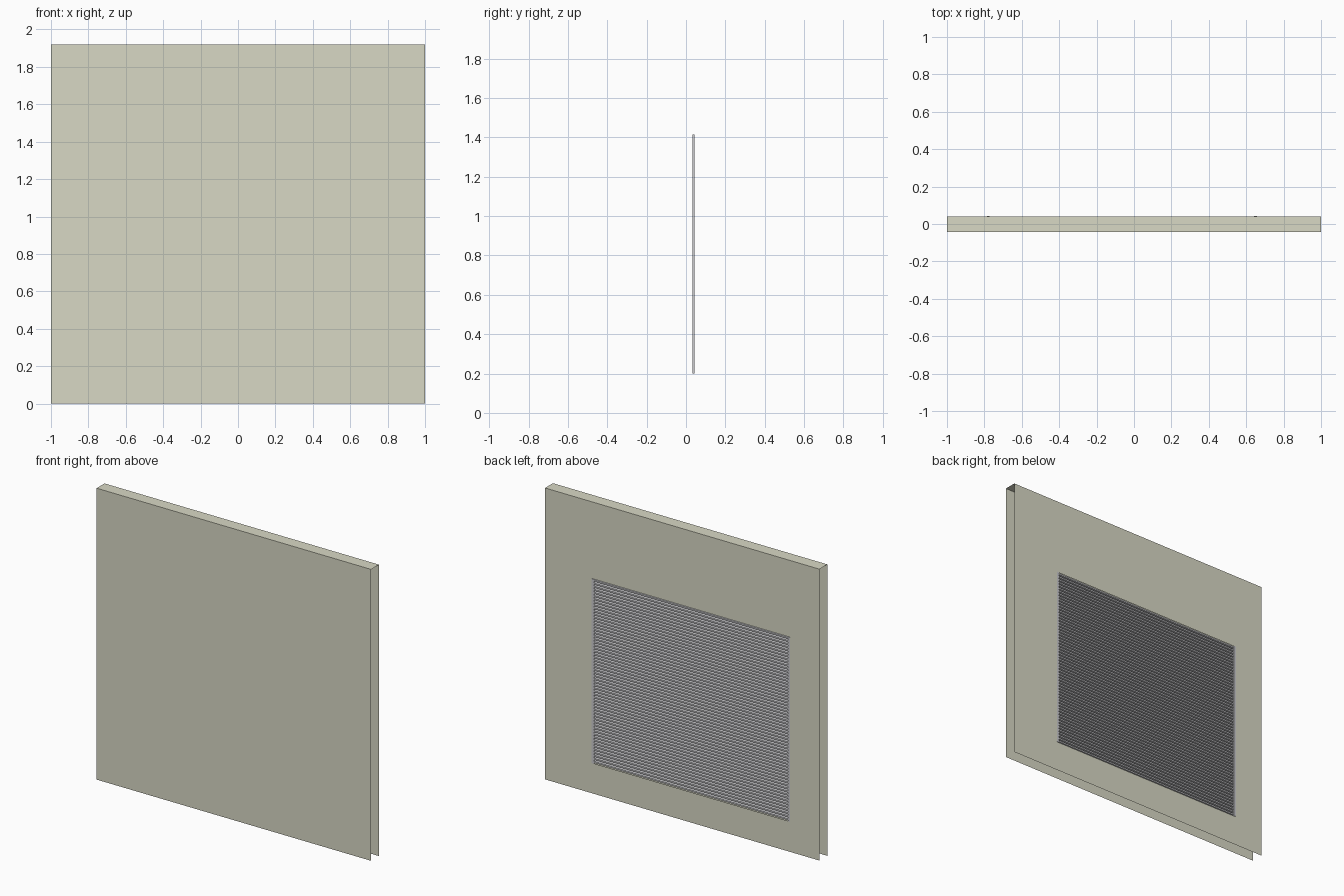
import bpy, bmesh

if "Cube" in bpy.data.objects:
    bpy.data.objects.remove(bpy.data.objects["Cube"])

# Overall dimensions
X, Y0, Y1, Z = 1.0, -0.043, 0.039, 1.92
VX0, VX1, VZ0, VZ1 = -0.78, 0.65, 0.20, 1.415   # vent opening
SLATS = 60


def material(name, rgb):
    m = bpy.data.materials.new(name)
    m.diffuse_color = (*rgb, 1.0)
    m.use_nodes = True
    m.node_tree.nodes["Principled BSDF"].inputs["Base Color"].default_value = m.diffuse_color
    return m


BEIGE = material("beige wall", (0.69, 0.69, 0.56))
GREY = material("grey metal", (0.60, 0.60, 0.62))


def make(name, bm, mat):
    me = bpy.data.meshes.new(name)
    bmesh.ops.remove_doubles(bm, verts=bm.verts, dist=1e-5)
    bm.to_mesh(me)
    bm.free()
    me.materials.append(mat)
    ob = bpy.data.objects.new(name, me)
    bpy.context.collection.objects.link(ob)
    return ob


def quad(bm, *pts):
    return bm.faces.new([bm.verts.new(p) for p in pts])


def box(name, x0, x1, y0, y1, z0, z1, mat):
    bm = bmesh.new()
    bmesh.ops.create_cube(bm, size=1)
    for v in bm.verts:
        v.co = ((x0 + x1) / 2 + v.co.x * (x1 - x0),
                (y0 + y1) / 2 + v.co.y * (y1 - y0),
                (z0 + z1) / 2 + v.co.z * (z1 - z0))
    return make(name, bm, mat)


# Wall shell: thin front, top and back sheets, open at the sides and bottom
bm = bmesh.new()
quad(bm, (-X, Y0, 0), (X, Y0, 0), (X, Y0, Z), (-X, Y0, Z))
quad(bm, (-X, Y0, Z), (X, Y0, Z), (X, Y1, Z), (-X, Y1, Z))
xs, zs = (-X, VX0, VX1, X), (0, VZ0, VZ1, Z)
for i in range(3):
    for j in range(3):
        if (i, j) != (1, 1):          # leave the vent opening free
            quad(bm, (xs[i + 1], Y1, zs[j]), (xs[i], Y1, zs[j]),
                 (xs[i], Y1, zs[j + 1]), (xs[i + 1], Y1, zs[j + 1]))
make("wall_shell", bm, BEIGE)

# Shutter slats: upright face with bevelled edges and a groove between slats
bm = bmesh.new()
pitch = (VZ1 - VZ0) / SLATS
y_in, y_out = 0.030, 0.041
for k in range(SLATS):
    z = VZ0 + k * pitch
    profile = [(y_in, z), (y_in, z + 0.15 * pitch), (y_out, z + 0.30 * pitch),
               (y_out, z + 0.80 * pitch), (y_in, z + pitch)]
    for (ya, za), (yb, zb) in zip(profile, profile[1:]):
        quad(bm, (VX1, ya, za), (VX0, ya, za), (VX0, yb, zb), (VX1, yb, zb))
make("shutter_slats", bm, GREY)

# Side guides of the shutter
for name, x0, x1 in (("left_guide", VX1 - 0.008, VX1 + 0.007),
                     ("right_guide", VX0 - 0.007, VX0 + 0.008)):
    box(name, x0, x1, 0.034, 0.043, VZ0, VZ1, GREY)
